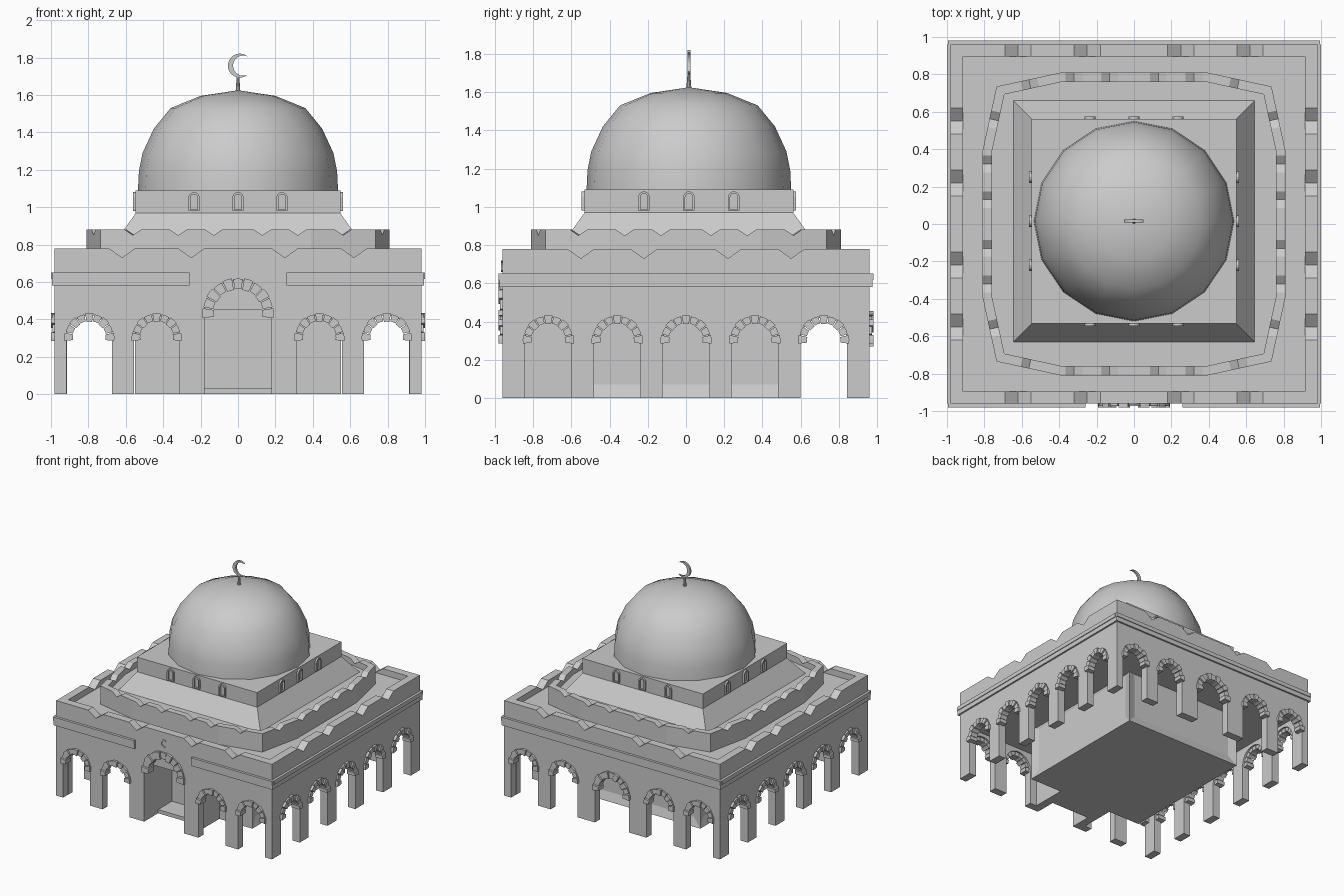
import bpy, bmesh
from math import sin, cos, pi, atan2, hypot, radians
from mathutils import Matrix, Vector

if "Cube" in bpy.data.objects:
    bpy.data.objects.remove(bpy.data.objects["Cube"])

HX, HY, T = 0.98, 0.96, 0.065      # wall half sizes and thickness


def finish(name, bm, smooth=False):
    bmesh.ops.recalc_face_normals(bm, faces=bm.faces[:])
    me = bpy.data.meshes.new(name)
    bm.to_mesh(me)
    bm.free()
    for p in me.polygons:
        p.use_smooth = smooth
    ob = bpy.data.objects.new(name, me)
    bpy.context.collection.objects.link(ob)
    return ob


def frame(p0, p1):
    """Local frame along p0->p1: u along, d inwards (left), z up; origin at the middle."""
    a, b = Vector((*p0, 0)), Vector((*p1, 0))
    u = (b - a).normalized()
    m = Matrix.Translation((a + b) / 2)
    m.col[0][:3] = u
    m.col[1][:3] = (-u.y, u.x, 0)
    return m, (b - a).length / 2


def prism(bm, m, pts, d0, d1):
    """Extrude a (u, z) outline between depths d0 and d1."""
    f = bm.faces.new([bm.verts.new(m @ Vector((u, d0, z))) for u, z in pts])
    r = bmesh.ops.extrude_face_region(bm, geom=[f], use_keep_orig=True)
    vs = [g for g in r['geom'] if isinstance(g, bmesh.types.BMVert)]
    bmesh.ops.translate(bm, vec=m.to_3x3() @ Vector((0, d1 - d0, 0)), verts=vs)


def rect(u0, u1, z0, z1):
    return [(u0, z0), (u1, z0), (u1, z1), (u0, z1)]


def arc(c, z, r, a0, a1, n):
    return [(c + r * cos(a0 + (a1 - a0) * i / n), z + r * sin(a0 + (a1 - a0) * i / n))
            for i in range(n + 1)]


def box(bm, x0, x1, y0, y1, z0, z1):
    prism(bm, Matrix.Identity(4), rect(x0, x1, z0, z1), y0, y1)


def notched_top(half, z, notches, w, depth):
    """Top edge running from +half to -half with V notches."""
    pts = [(half, z)]
    for c in sorted(notches, reverse=True):
        pts += [(c + w, z), (c, z - depth), (c - w, z)]
    return pts + [(-half, z)]


def crescent(bm, m, c, z, r, d):
    a, s = radians(50), r * 0.28
    tx, tz = r * cos(a), r * sin(a)
    b, ri = atan2(tz, tx - s), hypot(tx - s, tz)
    pts = arc(c, z, r, a, 2 * pi - a, 20) + arc(c + s, z, ri, 2 * pi - b, b, 16)[1:-1]
    prism(bm, m, pts, -d, d)


# Arcade walls: openings are (centre, spring height, radius)
small_x = [(c, 0.30, 0.122) for c in (-0.795, -0.435, 0.435, 0.795)]
side = [(c, 0.30, 0.122) for c in (-0.72, -0.36, 0, 0.36, 0.72)]
ix, iy = HX, HY - T
walls = [
    ("front", (-HX, -HY), (HX, -HY), small_x + [(0, 0.43, 0.18)], (0.25, 0.62)),
    ("right", (HX, -iy), (HX, iy), side, (0.22, 0.55)),
    ("back", (HX, HY), (-HX, HY), small_x + [(0, 0.29, 0.155)], (0.25, 0.62)),
    ("left", (-HX, iy), (-HX, -iy), side, (0.22, 0.55)),
]
for name, p0, p1, arches, nt in walls:
    m, half = frame(p0, p1)
    bm = bmesh.new()
    pts = [(-half, 0)]
    for c, z, r in sorted(arches):
        pts += [(c - r, 0)] + arc(c, z, r, pi, 0, 14) + [(c + r, 0)]
    pts += [(half, 0)] + notched_top(half, 0.78, [s * n for n in nt for s in (-1, 1)], 0.07, 0.05)
    prism(bm, m, pts, 0, T)
    finish(name + "_arcade_wall", bm)

    # Voussoir blocks around each arch
    bm = bmesh.new()
    for c, z, r in arches:
        n = 11 if r > 0.15 else 9
        a0, a1 = radians(-8), radians(188)
        step = (a1 - a0) / n
        for i in range(n):
            odd = i % 2
            b0, b1 = a0 + step * (i + 0.06), a0 + step * (i + 0.94)
            ro, ri = r + (0.008 if odd else 0.012), r - r * (0.25 if odd else 0.28)
            prism(bm, m, arc(c, z, ro, b0, b1, 2) + arc(c, z, ri, b1, b0, 2),
                  -0.012 if odd else -0.02, 0.05)
    finish(name + "_arch_stones", bm)

    # Two-step cornice, broken above the front portal
    bm = bmesh.new()
    e = half + (0.015 if name in ("front", "back") else T)
    for z0, z1, d in ((0.58, 0.617, 0.014), (0.617, 0.65, 0.02)):
        spans = [(-e, -0.26), (0.26, e)] if name == "front" else [(-e, e)]
        for u0, u1 in spans:
            prism(bm, m, rect(u0, u1, z0, z1), -d, 0.02)
    finish(name + "_cornice", bm)

# Gallery ceiling and main roof
bm = bmesh.new()
box(bm, -HX + T, HX - T, -HY + T, HY - T, 0.45, 0.73)
finish("main_roof_slab", bm)

# Inner hall with recessed side panels
bm = bmesh.new()
box(bm, -0.55, 0.55, -0.6, 0.6, 0, 0.5)
bmesh.ops.recalc_face_normals(bm, faces=bm.faces[:])
panels = [f for f in bm.faces if abs(f.normal.x) > 0.9 or f.normal.y > 0.9]
bmesh.ops.inset_individual(bm, faces=panels, thickness=0.1, depth=-0.02)
finish("inner_hall", bm)

# Entrance passage and step
bm = bmesh.new()
for s in (-1, 1):
    box(bm, *sorted((s * 0.18, s * 0.25)), -HY + T, -0.6, 0, 0.45)
finish("entrance_passage", bm)
bm = bmesh.new()
box(bm, -0.18, 0.18, -0.78, -0.6, 0, 0.03)
finish("entrance_step", bm)

# Upper terrace: bowed square with a notched parapet
loop = []
for k in range(4):
    rot = Matrix.Rotation(k * pi / 2, 2)
    loop += [rot @ Vector(p) for p in ((-0.735, -0.735), (-0.39, -0.81), (0.39, -0.81))]
bm = bmesh.new()
for i, p in enumerate(loop):
    m, half = frame(p, loop[(i + 1) % 12])
    notches = (-0.32, -0.13, 0.13, 0.32) if half > 0.3 else (0,)
    prism(bm, m, [(-half, 0.73), (half, 0.73)] + notched_top(half, 0.88, notches, 0.045, 0.03), 0, 0.05)
finish("terrace_parapet", bm)
bm = bmesh.new()
top = bm.faces.new([bm.verts.new((p.x * 0.97, p.y * 0.97, 0.73)) for p in loop])
r = bmesh.ops.extrude_face_region(bm, geom=[top], use_keep_orig=True)
bmesh.ops.translate(bm, vec=(0, 0, 0.1), verts=[g for g in r['geom'] if isinstance(g, bmesh.types.BMVert)])
finish("terrace_floor", bm)

# Sloped base and square drum
CY = 0.015
bm = bmesh.new()
bmesh.ops.create_cone(bm, cap_ends=True, segments=4, radius1=0.645 * 2 ** 0.5, radius2=0.545 * 2 ** 0.5,
                      depth=0.14, matrix=Matrix.Translation((0, CY, 0.9)) @ Matrix.Rotation(pi / 4, 4, 'Z'))
finish("sloped_base", bm)
bm = bmesh.new()
box(bm, -0.547, 0.547, CY - 0.547, CY + 0.547, 0.97, 1.09)
finish("square_drum", bm)

# Arched windows on the drum
bm = bmesh.new()
for k in range(4):
    m = Matrix.Translation((0, CY, 0)) @ Matrix.Rotation(k * pi / 2, 4, 'Z') @ Matrix.Translation((0, -0.547, 0))
    for c in (-0.235, 0, 0.235):
        outline = [(c + 0.03, 0.98)] + arc(c, 1.05, 0.03, 0, pi, 10) + [(c - 0.03, 0.98)]
        inner = [(c - 0.019, 0.98)] + arc(c, 1.05, 0.019, pi, 0, 10) + [(c + 0.019, 0.98)]
        prism(bm, m, outline + inner, -0.014, 0.01)
        prism(bm, m, rect(c - 0.019, c + 0.019, 0.98, 0.987), -0.014, 0.01)
finish("drum_windows", bm)

# Dome with 16 sides
bm = bmesh.new()
prof = [(0.535, 1.09), (0.53, 1.19), (0.51, 1.29), (0.45, 1.42), (0.36, 1.53), (0.2, 1.595)]
rings = [[bm.verts.new((r * cos(i * pi / 8), CY + r * sin(i * pi / 8), z)) for i in range(16)] for r, z in prof]
tip = bm.verts.new((0, CY, 1.625))
for i in range(16):
    j = (i + 1) % 16
    for a, b in zip(rings, rings[1:]):
        bm.faces.new((a[i], a[j], b[j], b[i]))
    bm.faces.new((rings[-1][i], rings[-1][j], tip))
finish("dome", bm, smooth=True)

# Finial rod and crescents
bm = bmesh.new()
bmesh.ops.create_cone(bm, cap_ends=True, segments=10, radius1=0.014, radius2=0.007, depth=0.09,
                      matrix=Matrix.Translation((0, CY, 1.655)))
finish("finial_rod", bm)
bm = bmesh.new()
crescent(bm, Matrix.Translation((0, CY, 0)), 0.01, 1.757, 0.064, 0.008)
finish("finial_crescent", bm)
bm = bmesh.new()
crescent(bm, Matrix.Translation((0, -HY, 0)), 0, 0.69, 0.03, 0.008)
finish("portal_crescent", bm)
